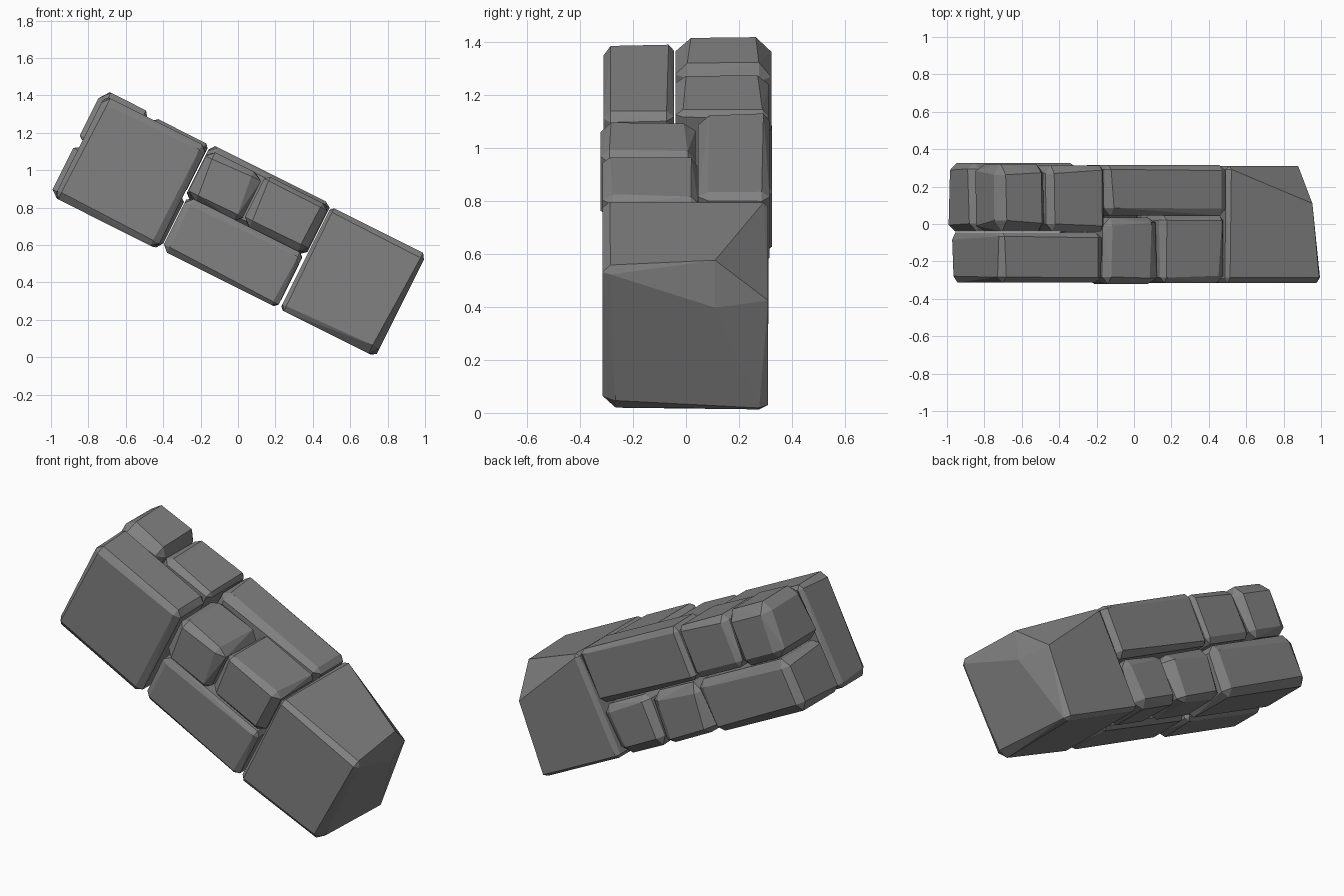
import bpy, bmesh, math, random
from mathutils import Vector, Matrix

if "Cube" in bpy.data.objects:
    bpy.data.objects.remove(bpy.data.objects["Cube"])

random.seed(7)
TILT = Matrix.Rotation(math.radians(26.6), 4, 'Y')   # beam leans down to the right

stone = bpy.data.materials.new("grey stone")
stone.diffuse_color = (0.22, 0.22, 0.22, 1)
stone.use_nodes = True
stone.node_tree.nodes["Principled BSDF"].inputs["Base Color"].default_value = stone.diffuse_color


def block(name, u, y, v, chip=0.03, big=None):
    """Stone with unevenly chipped corners; u runs along the beam, v across it.
    big maps a corner (signs along u, y, v) to its own chip sizes (u, y, v)."""
    big = big or {}
    lims = (u, y, v)
    bm = bmesh.new()
    for su in (0, 1):
        for sy in (0, 1):
            for sv in (0, 1):
                s = (su, sy, sv)
                size = big.get(s) or [chip * random.uniform(0.6, 1.4) for _ in range(3)]
                for keep in range(3):
                    p = Vector((0, 0, 0))
                    for k in range(3):
                        inset = 0 if k == keep else size[k]
                        p[k] = lims[k][s[k]] + (-inset if s[k] else inset)
                    bm.verts.new(TILT @ p)
    res = bmesh.ops.convex_hull(bm, input=bm.verts[:])
    junk = {e for e in res["geom_interior"] + res["geom_unused"]
            if isinstance(e, bmesh.types.BMVert)}
    if junk:
        bmesh.ops.delete(bm, geom=list(junk), context='VERTS')
    bmesh.ops.dissolve_limit(bm, angle_limit=math.radians(2),
                             verts=bm.verts[:], edges=bm.edges[:])
    bmesh.ops.recalc_face_normals(bm, faces=bm.faces[:])
    me = bpy.data.meshes.new(name)
    bm.to_mesh(me)
    bm.free()
    me.materials.append(stone)
    ob = bpy.data.objects.new(name, me)
    bpy.context.collection.objects.link(ob)


# Large end stone at the low right end, with a big chip at its back upper corner
block("low_end_stone", (0.085, 0.655), (-0.315, 0.31), (0.33, 0.942), 0.027,
      {(1, 1, 1): (0.06, 0.2, 0.17), (1, 0, 0): (0.04, 0.05, 0.05),
       (1, 0, 1): (0.02, 0.03, 0.03)})

# Large front stone at the high left end
block("high_front_stone", (-1.262, -0.648), (-0.312, -0.045), (0.324, 0.932), 0.03)

# Stones behind it: one long lower, two upper
block("high_back_lower_stone", (-1.288, -0.63), (-0.04, 0.325), (0.328, 0.635), 0.036)
block("high_back_upper_stone", (-0.985, -0.645), (-0.04, 0.312), (0.645, 0.947), 0.03)
block("high_corner_stone", (-1.288, -0.995), (-0.04, 0.322), (0.64, 0.96), 0.045)

# Middle front stones: one long lower, two small upper
block("middle_front_lower_stone", (-0.625, 0.068), (-0.312, -0.005), (0.33, 0.65), 0.03)
block("middle_front_small_stone_left", (-0.635, -0.312), (-0.322, 0.035), (0.645, 0.925), 0.045)
block("middle_front_small_stone_right", (-0.302, 0.075), (-0.315, 0.045), (0.65, 0.94), 0.032)

# Middle back stones: one long upper, two small lower
block("middle_back_upper_stone", (-0.638, 0.08), (0.045, 0.315), (0.64, 0.955), 0.03)
block("middle_back_small_stone_left", (-0.62, -0.265), (0.0, 0.312), (0.335, 0.63), 0.045)
block("middle_back_small_stone_right", (-0.255, 0.07), (0.0, 0.312), (0.335, 0.63), 0.045)
